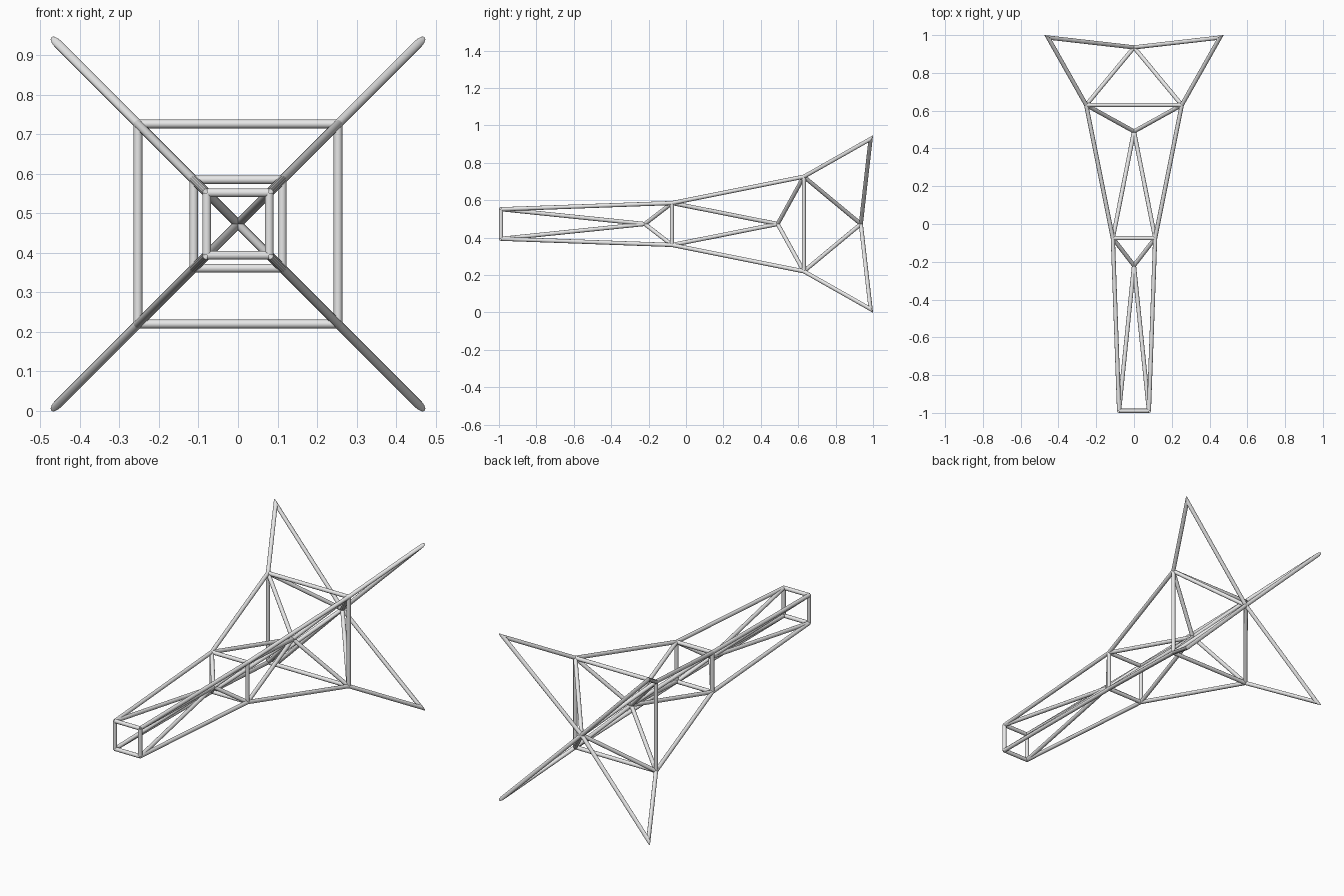
import bpy
import bmesh
from mathutils import Vector

cube = bpy.data.objects.get("Cube")
if cube:
    bpy.data.objects.remove(cube, do_unlink=True)

CENTRE_Z = 0.473
RADIUS = 0.011
SIDES = 12
OVERRUN = 0.04

steel = bpy.data.materials.new("light_grey_steel")
steel.use_nodes = True
colour = (0.8, 0.8, 0.8, 1)
steel.diffuse_color = colour
steel.node_tree.nodes["Principled BSDF"].inputs["Base Color"].default_value = colour


def corners(half, y):
    """Four corners of a square frame, in order around the long axis."""
    return [Vector((sx * half, y, CENTRE_Z + sz * half))
            for sx, sz in ((1, 1), (-1, 1), (-1, -1), (1, -1))]


def hub(y):
    return Vector((0, y, CENTRE_Z))


def add_bar(bm, a, b):
    """One straight capped tube between two joints."""
    axis = b - a
    turn = axis.to_track_quat('Z', 'Y').to_matrix().to_4x4()
    turn.translation = (a + b) / 2
    return bmesh.ops.create_cone(bm, cap_ends=True, segments=SIDES, radius1=RADIUS,
                                 radius2=RADIUS, depth=axis.length, matrix=turn)["verts"]


def add_mitred_bar(bm, a, tip, other):
    """A tube cut at the tip on the plane it shares with the bar from other."""
    along = (tip - a).normalized()
    verts = add_bar(bm, a, tip + along * OVERRUN)
    edges = {e for v in verts for e in v.link_edges}
    faces = {f for v in verts for f in v.link_faces}
    bmesh.ops.bisect_plane(bm, geom=verts + list(edges) + list(faces), plane_co=tip,
                           plane_no=along - (tip - other).normalized(), clear_outer=True)


def truss_part(name, bars, mitred=()):
    bm = bmesh.new()
    for a, b in bars:
        add_bar(bm, a, b)
    for a, tip, other in mitred:
        add_mitred_bar(bm, a, tip, other)
    for face in bm.faces:
        face.smooth = len(face.verts) <= 4
    for edge in bm.edges:
        edge.smooth = all(f.smooth for f in edge.link_faces)
    mesh = bpy.data.meshes.new(name)
    bm.to_mesh(mesh)
    bm.free()
    mesh.materials.append(steel)
    bpy.context.collection.objects.link(bpy.data.objects.new(name, mesh))


front = corners(0.079, -0.989)
middle = corners(0.112, -0.075)
rear = corners(0.253, 0.63)
tips = corners(0.455, 0.987)
front_hub, middle_hub, rear_hub = hub(-0.22), hub(0.49), hub(0.935)

# Square frames
for name, points in (("front_frame", front), ("middle_frame", middle), ("rear_frame", rear)):
    truss_part(name, [(points[i - 1], points[i]) for i in range(4)])

# Corner rails and the braces meeting at a hub in the two closed bays
for name, start, end, joint in (("front", front, middle, front_hub),
                                ("middle", middle, rear, middle_hub)):
    truss_part(name + "_rails", list(zip(start, end)))
    truss_part(name + "_braces", [(p, joint) for p in start + end])

# Flared rear bay, with rails and braces mitred into four points
truss_part("rear_rails", [], [(r, t, rear_hub) for r, t in zip(rear, tips)])
truss_part("rear_braces", [(r, rear_hub) for r in rear],
           [(rear_hub, t, r) for r, t in zip(rear, tips)])
